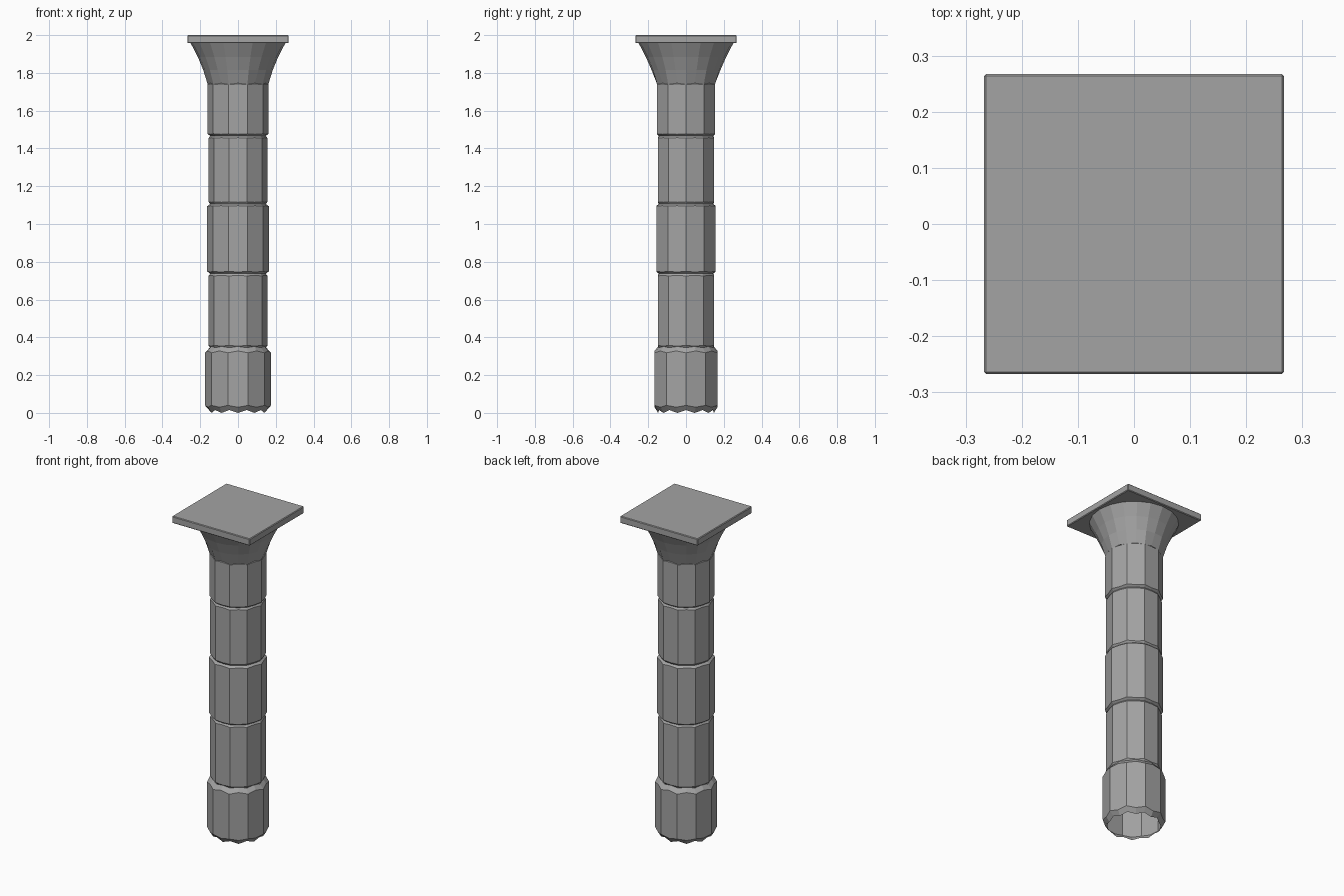
import bpy
import bmesh
from math import cos, sin, pi

cube = bpy.data.objects.get("Cube")
if cube:
    bpy.data.objects.remove(cube, do_unlink=True)

SIDES = 10
STEPS = SIDES * 2  # corners plus the middle of each flat side
FLAT = cos(pi / SIDES)

stone = bpy.data.materials.new("grey stone")
stone.use_nodes = True
GREY = (0.37, 0.37, 0.37, 1)
stone.diffuse_color = GREY
stone.node_tree.nodes["Principled BSDF"].inputs["Base Color"].default_value = GREY


def finish(name, bm):
    bmesh.ops.recalc_face_normals(bm, faces=bm.faces)
    mesh = bpy.data.meshes.new(name)
    bm.to_mesh(mesh)
    bm.free()
    mesh.materials.append(stone)
    obj = bpy.data.objects.new(name, mesh)
    bpy.context.collection.objects.link(obj)
    return obj


def loft(name, rings):
    """Each ring: corner radius, corner height, mid height, mid radius factor."""
    bm = bmesh.new()
    loops = []
    for radius, z_corner, z_mid, factor in rings:
        loop = []
        for i in range(STEPS):
            r = radius * (factor if i % 2 else 1)
            a = 2 * pi * i / STEPS
            z = z_mid if i % 2 else z_corner
            loop.append(bm.verts.new((r * cos(a), r * sin(a), z)))
        loops.append(loop)
    for low, high in zip(loops, loops[1:]):
        for i in range(STEPS):
            j = (i + 1) % STEPS
            bm.faces.new((low[i], low[j], high[j], high[i]))
    return finish(name, bm)


# Wide bottom block, open underneath, with scalloped chamfers
loft("base_block", [
    (0.15, 0.015, 0, 0.985),
    (0.175, 0.04, 0.03, FLAT),
    (0.175, 0.318, 0.328, FLAT),
    (0.15, 0.345, 0.352, 0.985),
])

# Stacked shaft drums with chamfered joints
drums = [(0.345, 0.737, 0.157), (0.737, 1.106, 0.163),
         (1.106, 1.466, 0.157), (1.466, 1.75, 0.162)]
for n, (low, high, radius) in enumerate(drums):
    neck = 0.147
    wave = 0.003
    loft(f"shaft_drum_{n + 1}", [
        (neck, low, low, 0.98),
        (radius, low + 0.012, low + 0.012 - wave, FLAT),
        (radius, high - 0.012, high - 0.012 + wave, FLAT),
        (neck, high, high, 0.98),
    ])

# Flared capital, turning from the shaft outline to a round top
loft("flared_capital", [
    (0.16, 1.738, 1.746, FLAT),
    (0.184, 1.815, 1.815, 0.99),
    (0.213, 1.885, 1.885, 1),
    (0.252, 1.96, 1.96, 1),
])

# Square top slab with softened edges
bm = bmesh.new()
bmesh.ops.create_cube(bm, size=1)
for v in bm.verts:
    v.co.x *= 0.535
    v.co.y *= 0.535
    v.co.z = 1.9785 + v.co.z * 0.043
slab = finish("top_slab", bm)
bevel = slab.modifiers.new("soft_edges", "BEVEL")
bevel.width = 0.004
bevel.segments = 1
